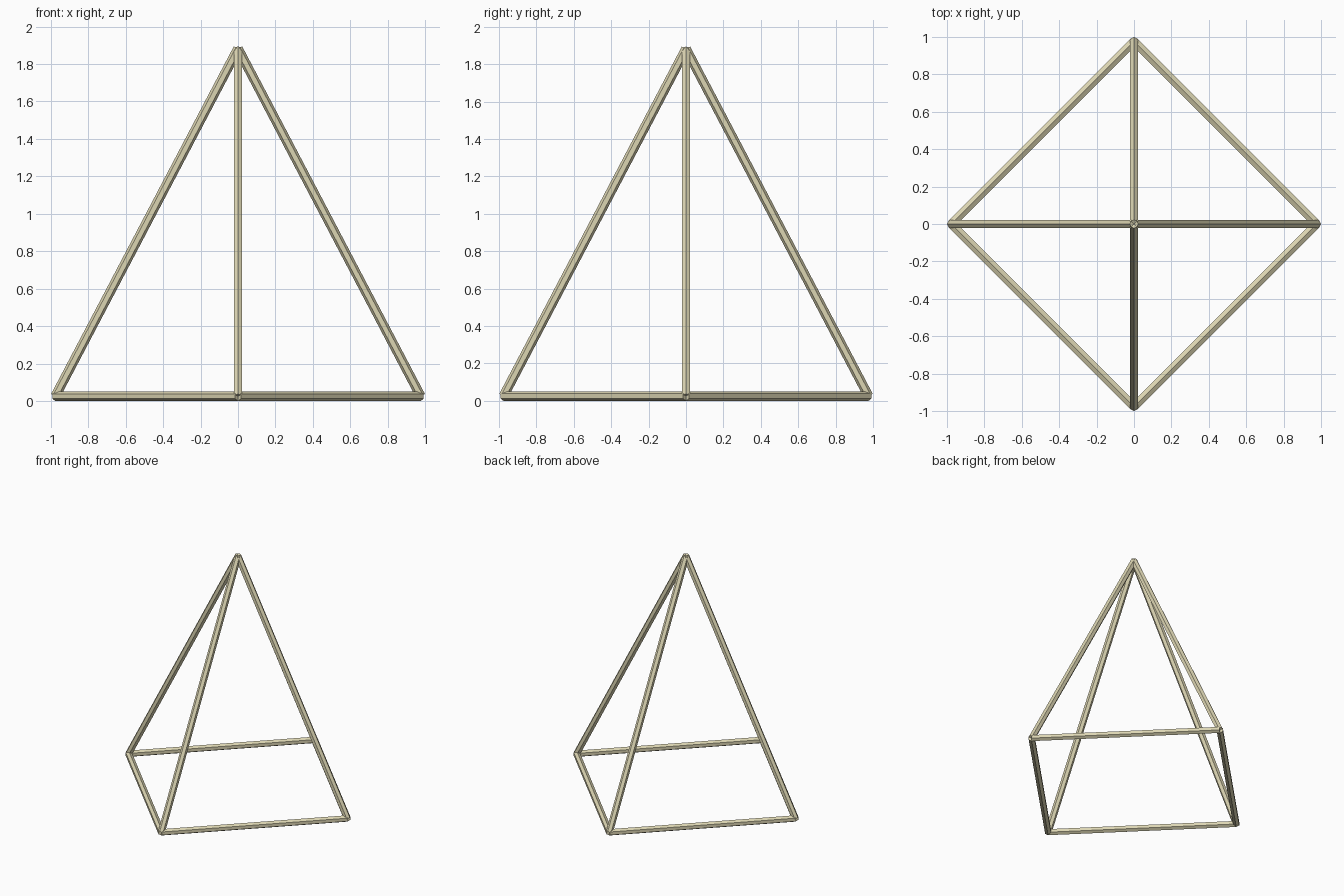
import bpy
from mathutils import Vector

if "Cube" in bpy.data.objects:
    bpy.data.objects.remove(bpy.data.objects["Cube"])

R = 0.0255        # bar radius (six-sided bars)
C = 0.976         # distance of base corners from the centre
APEX = Vector((0, 0, 1.882))

mat = bpy.data.materials.new("khaki")
mat.diffuse_color = (0.72, 0.67, 0.45, 1)
mat.use_nodes = True
mat.node_tree.nodes["Principled BSDF"].inputs["Base Color"].default_value = mat.diffuse_color


def bar(name, a, b):
    """Hexagonal bar between two points, one ridge turned upward."""
    d = b - a
    bpy.ops.mesh.primitive_cylinder_add(vertices=6, radius=R, depth=d.length,
                                        location=(a + b) / 2)
    ob = bpy.context.object
    ob.name = name
    ob.rotation_euler = d.to_track_quat('Z', 'Y').to_euler()
    ob.data.materials.append(mat)
    return ob


corners = [Vector((C, 0, R)), Vector((0, C, R)),
           Vector((-C, 0, R)), Vector((0, -C, R))]

# square base frame and four sloping edges meeting at the apex
for i, p in enumerate(corners):
    bar(f"base_bar_{i + 1}", p, corners[(i + 1) % 4])
    bar(f"sloping_bar_{i + 1}", p, APEX)
